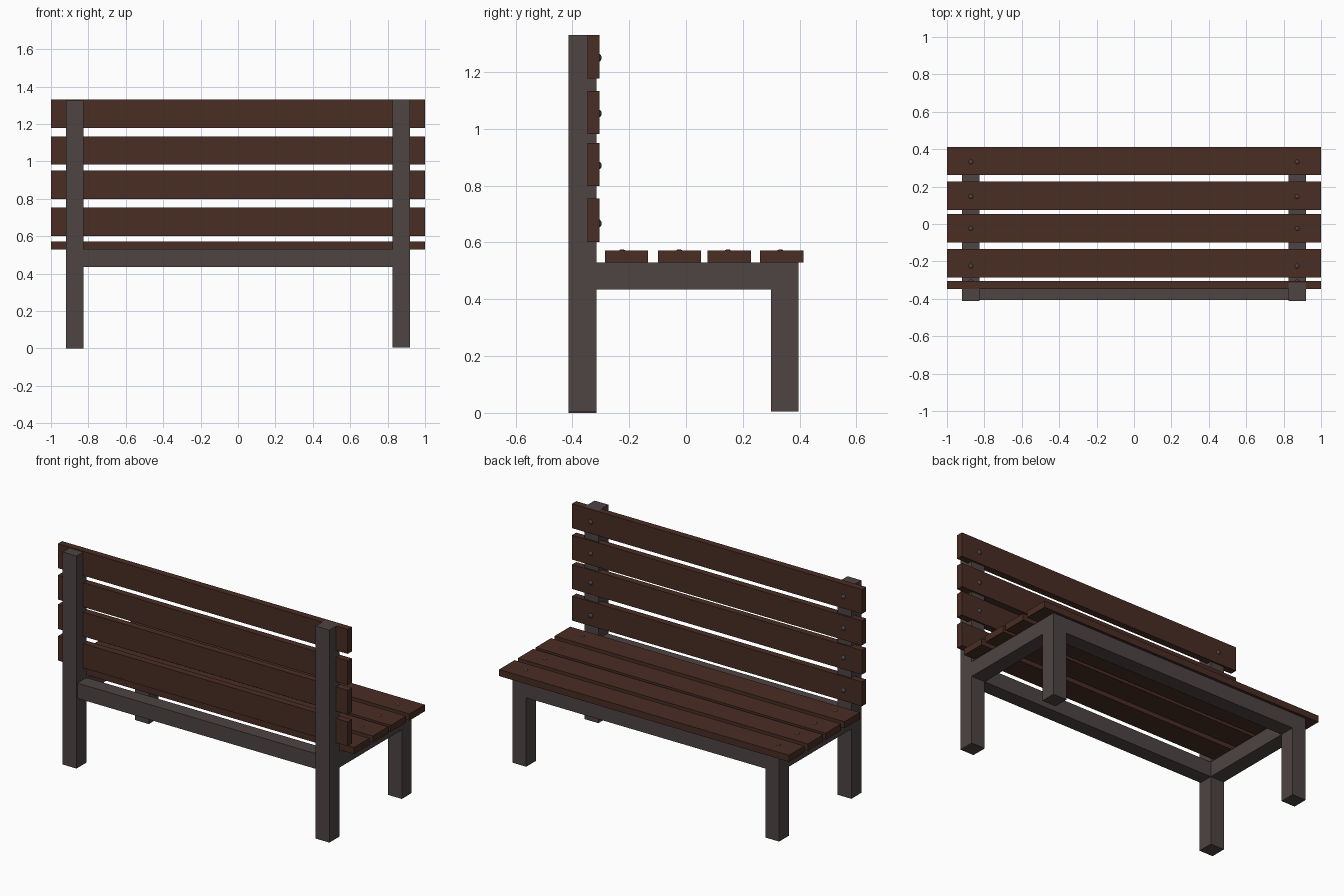
import bpy
from mathutils import Vector

if "Cube" in bpy.data.objects:
    bpy.data.objects.remove(bpy.data.objects["Cube"], do_unlink=True)


def material(name, colour):
    mat = bpy.data.materials.new(name)
    mat.use_nodes = True
    mat.diffuse_color = (*colour, 1)
    mat.node_tree.nodes["Principled BSDF"].inputs["Base Color"].default_value = (*colour, 1)
    return mat


wood = material("dark_brown_wood", (0.066, 0.026, 0.017))
metal = material("warm_grey_metal", (0.075, 0.058, 0.056))


def box(name, low, high, mat):
    low, high = Vector(low), Vector(high)
    bpy.ops.mesh.primitive_cube_add(size=1, location=(low + high) / 2)
    obj = bpy.context.object
    obj.name = name
    obj.scale = high - low
    bpy.ops.object.transform_apply(location=False, rotation=False, scale=True)
    obj.data.materials.append(mat)


def screw(name, location):
    bpy.ops.mesh.primitive_uv_sphere_add(segments=16, ring_count=8, radius=0.017, location=location)
    obj = bpy.context.object
    obj.name = name
    obj.data.materials.append(metal)
    bpy.ops.object.shade_smooth()


INNER, OUTER = 0.825, 0.92
RAIL_LOW, RAIL_HIGH = 0.435, 0.53

# Posts, legs and side rails
for side, sign, lift in (("left", 1, 0.005), ("right", -1, 0)):
    x0, x1 = sorted((sign * INNER, sign * OUTER))
    box(f"{side}_back_post", (x0, -0.413, lift), (x1, -0.315, 1.325 + lift), metal)
    box(f"{side}_front_leg", (x0, 0.3, 0.005), (x1, 0.396, RAIL_HIGH), metal)
    box(f"{side}_seat_rail", (x0, -0.315, RAIL_LOW), (x1, 0.3, RAIL_HIGH), metal)

# Long rails between the sides
box("back_seat_rail", (-INNER, -0.405, RAIL_LOW), (INNER, -0.315, RAIL_HIGH), metal)
box("front_seat_rail", (-INNER, 0.3, RAIL_LOW), (INNER, 0.396, RAIL_HIGH), metal)

# Seat slats with their screws
for i, (y, screw_y) in enumerate(((-0.21, -0.225), (-0.023, -0.024), (0.152, 0.147), (0.337, 0.332))):
    box(f"seat_slat_{i + 1}", (-1, y - 0.076, 0.53), (1, y + 0.076, 0.571), wood)
    for x in (-0.872, 0.872):
        screw(f"seat_screw_{i + 1}", (x, screw_y, 0.559))

# Backrest slats with their screws
for i, (z, screw_z) in enumerate(((0.678, 0.667), (0.875, 0.871), (1.058, 1.054), (1.254, 1.25))):
    box(f"back_slat_{i + 1}", (-1, -0.347, z - 0.076), (1, -0.305, z + 0.076), wood)
    for x in (-0.872, 0.872):
        screw(f"back_screw_{i + 1}", (x, -0.314, screw_z))
